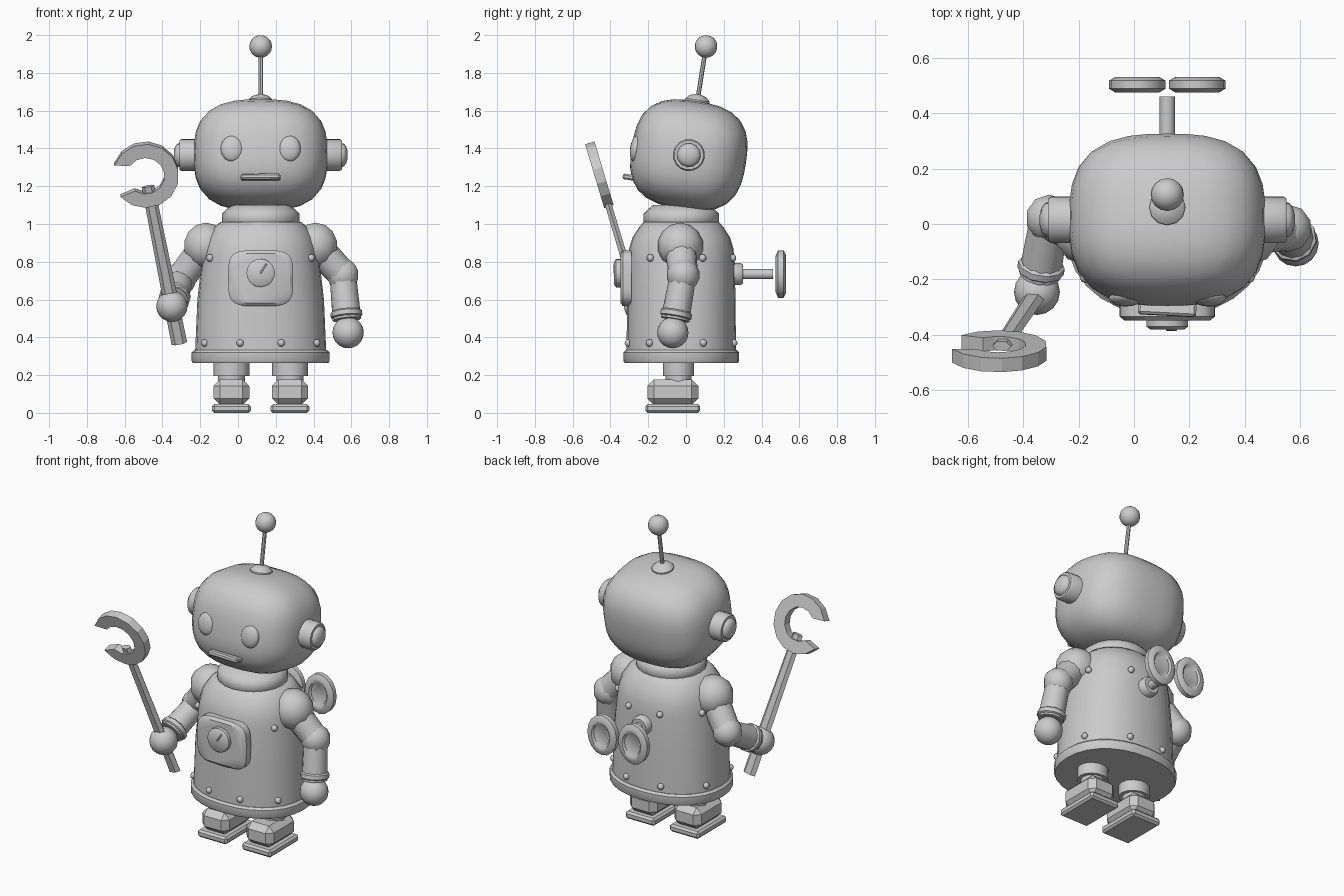
import bpy, bmesh, math
from math import sin, cos, pi, radians
from mathutils import Matrix, Vector

if "Cube" in bpy.data.objects:
    bpy.data.objects.remove(bpy.data.objects["Cube"])

T = Matrix.Translation
CX, CY = 0.12, -0.025            # body axis


def R(deg, axis):
    return Matrix.Rotation(radians(deg), 4, axis)


def finish(name, bm, mat=Matrix(), smooth=40):
    bmesh.ops.recalc_face_normals(bm, faces=bm.faces)
    me = bpy.data.meshes.new(name)
    bm.to_mesh(me)
    bm.free()
    if smooth:
        me.shade_smooth()
        me.set_sharp_from_angle(angle=radians(smooth))
    ob = bpy.data.objects.new(name, me)
    ob.matrix_world = mat
    bpy.context.collection.objects.link(ob)
    return ob


def loft(name, rings, mat=Matrix(), seg=16, p=2.0, smooth=40):
    """Stack of (z, rx, ry) superellipse rings, capped at both ends."""
    bm = bmesh.new()
    prev = None
    for z, rx, ry in rings:
        ring = []
        for i in range(seg):
            c, s = cos(2 * pi * i / seg), sin(2 * pi * i / seg)
            ring.append(bm.verts.new((math.copysign(abs(c) ** (2 / p), c) * rx,
                                      math.copysign(abs(s) ** (2 / p), s) * ry, z)))
        if prev:
            for i in range(seg):
                j = (i + 1) % seg
                bm.faces.new((prev[i], prev[j], ring[j], ring[i]))
        else:
            bm.faces.new(ring[::-1])
        prev = ring
    bm.faces.new(prev)
    return finish(name, bm, mat, smooth)


def ball(name, mat, r, seg=16, rings=10, scale=(1, 1, 1)):
    bm = bmesh.new()
    bmesh.ops.create_uvsphere(bm, u_segments=seg, v_segments=rings, radius=r)
    bmesh.ops.scale(bm, vec=scale, verts=bm.verts)
    return finish(name, bm, mat, 60)


def tube(name, a, b, r0, r1, seg=12):
    a, b = Vector(a), Vector(b)
    m = T(a) @ (b - a).to_track_quat('Z', 'Y').to_matrix().to_4x4()
    return loft(name, [(0, r0, r0), ((b - a).length, r1, r1)], m, seg)


def box(name, mat, size, bevel):
    bm = bmesh.new()
    bmesh.ops.create_cube(bm, size=1)
    bmesh.ops.scale(bm, vec=size, verts=bm.verts)
    bmesh.ops.bevel(bm, geom=bm.edges[:], offset=bevel, segments=1, affect='EDGES')
    return finish(name, bm, mat, 0)


# Head: rounded block, tipped slightly upwards
H = T((CX, 0.015, 1.365)) @ R(-9, 'X')
bm = bmesh.new()
bmesh.ops.create_cube(bm, size=2)
bmesh.ops.subdivide_edges(bm, edges=bm.edges[:], cuts=7, use_grid_fill=True)
for v in bm.verts:
    q = Vector([math.tan(c * pi / 4) for c in v.co])
    n = sum(abs(c) ** 2.8 for c in q) ** (1 / 2.8)
    v.co = Vector((q.x * 0.355, q.y * 0.305, q.z * 0.288)) / n
finish("head", bm, H, 60)

# Face and ears
for s, side in ((-1, "right"), (1, "left")):
    ball(side + "_eye", H @ T((s * 0.15, -0.283, -0.01)), 1, scale=(0.062, 0.03, 0.07))
    E = H @ R(90 * s, 'Y')
    loft(side + "_ear", [(0.3, .085, .085), (.42, .085, .085), (.43, .078, .078)], E, 16)
    loft(side + "_ear_cap", [(.42, .065, .065), (.44, .062, .062), (.453, .045, .045),
                             (.46, .02, .02)], E, 12, smooth=60)
box("mouth", H @ T((0, -0.293, -0.165)) @ R(-3, 'Z'), (0.21, 0.06, 0.03), 0.008)

# Antenna
loft("antenna_base", [(.27, .065, .065), (.295, .065, .065), (.315, .045, .045),
                      (.325, .015, .015)], H, 12)
loft("antenna_rod", [(.3, .012, .012), (.56, .012, .012)], H, 8)
ball("antenna_ball", H @ T((0, 0, 0.582)), 0.06)

# Body, neck ring and base ring
B = T((CX, CY, 0))
loft("neck_ring", [(.99, .19, .185), (1.005, .205, .2), (1.055, .205, .2), (1.075, .185, .18),
                   (1.1, .15, .15)], B, 20, smooth=50)
loft("body", [(.3, .348, .29), (.6, .335, .287), (.8, .312, .283), (.87, .302, .276),
              (.93, .283, .258), (.98, .25, .225), (1.01, .215, .2)], B, 28, 2.25, 50)
loft("base_ring", [(.265, .36, .3), (.275, .365, .306), (.32, .365, .306), (.332, .352, .294)],
     B, 28, 2.2)

# Rivets in two rows
for row, z, rx, ry in (("lower", .37, .345, .29), ("upper", .82, .312, .283)):
    for a in (18, 56, 113, 160):
        for s in (-1, 1):
            x, y = sin(radians(a)), -cos(radians(a))
            k = (abs(x) ** 2.25 + abs(y) ** 2.25) ** (-1 / 2.25)
            ball(row + "_rivet", B @ T((s * x * k * rx, y * k * ry, z)), 0.02, 8, 6)

# Chest panel with dial and needle
F = R(90, 'X')
loft("chest_panel", [(0, .172, .148), (.045, .172, .148), (.06, .155, .132)],
     T((CX, -0.288, 0.713)) @ F, 32, 4.2)
D = T((CX, -0.345, 0.74)) @ F
loft("dial", [(-.01, .075, .075), (.025, .075, .075), (.036, .06, .06)], D, 20)
box("dial_needle", D @ T((.015, .025, .036)) @ R(-34, 'Z'), (.01, .06, .008), .002)

# Wind-up key on the back
K = T((CX, 0, 0.735)) @ R(-90, 'X')
loft("key_collar", [(.23, .06, .06), (.29, .06, .06), (.302, .05, .05)], K, 14)
loft("key_shaft", [(.25, .028, .028), (.46, .028, .028)], K, 10)
for s in (-1, 1):
    prof = [(.485, .055), (.475, .065), (.475, .08), (.488, .102), (.517, .102),
            (.53, .08), (.53, .065), (.52, .055)]
    loft("key_wing", [(z, r, r * 1.23) for z, r in prof], K @ T((s * .108, 0, 0)), 16)

# Legs and feet
for s, side in ((-1, "right"), (1, "left")):
    L = T((CX + s * 0.155, -0.04, 0))
    loft(side + "_leg", [(.195, .095, .085), (.3, .095, .085)], L, 14)
    loft(side + "_ankle", [(.12, .072, .068), (.2, .072, .068)], L, 12)
    box(side + "_boot", L @ T((0, -0.03, 0.11)), (.19, .27, .136), .035)
    box(side + "_sole", L @ T((0, -0.03, 0.023)), (.205, .29, .046), .012)


# Arms: shoulder, elbow, wrist and hand points
def arm(side, shoulder, elbow, hand):
    sh, el, ha = Vector(shoulder), Vector(elbow), Vector(hand)
    ball(side + "_shoulder", T(sh), 0.122, 10, 7)
    tube(side + "_upper_arm", sh, el, .085, .078)
    ball(side + "_elbow", T(el), 0.088, 10, 7)
    d = (ha - el).normalized()
    wrist = ha - d * 0.07
    tube(side + "_forearm", el, wrist, .07, .076)
    m = T(wrist - d * 0.03) @ d.to_track_quat('Z', 'Y').to_matrix().to_4x4()
    loft(side + "_cuff", [(-.022, .072, .072), (-.012, .085, .085), (.012, .085, .085),
                          (.022, .072, .072)], m, 10)
    ball(side + "_hand", T(ha), 0.083)


arm("left", (CX + .29, -.03, .885), (.555, -.015, .73), (.583, -.07, .425))
arm("right", (CX - .29, -.03, .885), (-.305, .02, .71), (-.35, -.245, .565))

# Wrench in the right hand: local Y runs along the handle
Y = Vector((-.2, -.3, 1)).normalized()
X = (Vector((1, 0, 0)) - Y * Y.x).normalized()
W = T((-.35, -.25, .565)) @ Matrix((X, Y, X.cross(Y))).transposed().to_4x4()
loft("wrench_handle", [(-.21, .042, .024), (.675, .034, .02)], W @ R(-90, 'X'), 6, smooth=0)
outer = [(radians(a), .176) for a in range(-150, 151, 25)]
inner = [(radians(a), .1) for a in range(135, -136, -27)]
bm = bmesh.new()
vs = [bm.verts.new((r * cos(a), .74 + r * sin(a), -.026)) for a, r in outer + inner]
face = bm.faces.new(vs)
ext = bmesh.ops.extrude_face_region(bm, geom=[face], use_keep_orig=True)
bmesh.ops.translate(bm, vec=(0, 0, .052), verts=[e for e in ext["geom"]
                                                if isinstance(e, bmesh.types.BMVert)])
finish("wrench_jaw", bm, W, 0)
